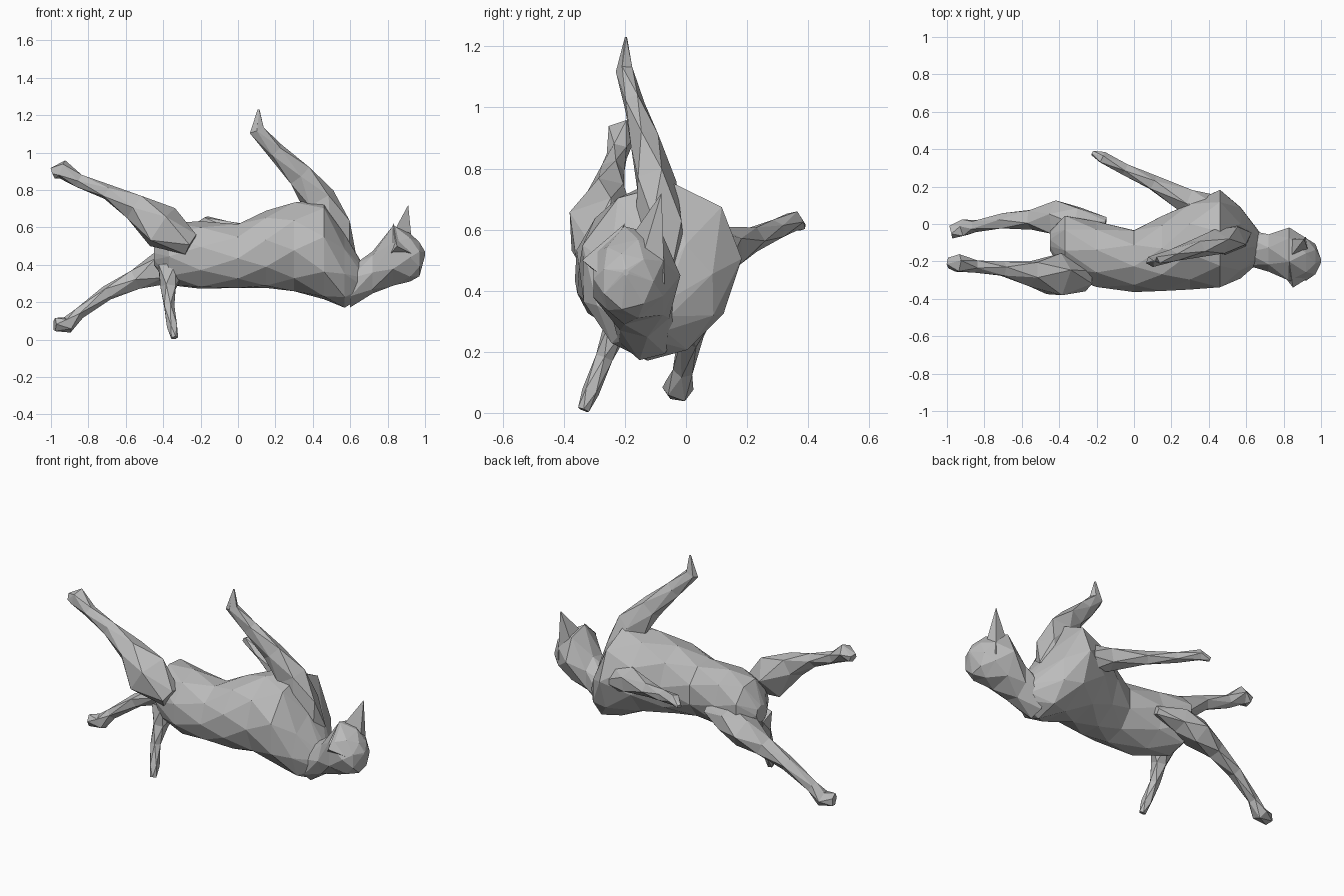
import bpy, bmesh, math
from mathutils import Vector

cube = bpy.data.objects.get("Cube")
if cube:
    bpy.data.objects.remove(cube, do_unlink=True)

# single plain grey
grey = bpy.data.materials.new("plain_grey")
grey.use_nodes = True
colour = (.5, .5, .5, 1)
grey.diffuse_color = colour
grey.node_tree.nodes["Principled BSDF"].inputs["Base Color"].default_value = colour

# the animal lies rolled over, so its left-right axis is tilted
ROLLED = Vector((0, .8, -.6))
ACROSS = Vector((0, 1, 0))
ALONG = Vector((1, 0, 0))


def finish(name, bm):
    """Store a closed, flat-shaded part."""
    bmesh.ops.triangulate(bm, faces=bm.faces[:])
    bmesh.ops.recalc_face_normals(bm, faces=bm.faces[:])
    mesh = bpy.data.meshes.new(name)
    bm.to_mesh(mesh)
    bm.free()
    mesh.materials.append(grey)
    part = bpy.data.objects.new(name, mesh)
    bpy.context.collection.objects.link(part)


def loft(name, profile, sideways, sides, depth, side=ROLLED, heading=None):
    """Skin rings along a side profile of x, z, radius; sideways gives y by rule."""
    bm = bmesh.new()
    centres = [Vector((x, sideways(x, z), z)) for x, z, radius in profile]
    last = len(centres) - 1
    rings = []
    for i, centre in enumerate(centres):
        bend = centres[min(i + 1, last)] - centres[max(i - 1, 0)]
        tangent = (heading or bend).normalized()
        u = (side - tangent * side.dot(tangent)).normalized()
        v = tangent.cross(u) * depth
        radius = profile[i][-1]
        ring = []
        for k in range(sides):
            # every other ring is turned by half a side
            angle = math.tau * (k + i % 2 / 2) / sides
            ring.append(bm.verts.new(centre + radius * (u * math.cos(angle) + v * math.sin(angle))))
        rings.append(ring)

    # staggered triangles between neighbouring rings
    for i, (low, high) in enumerate(zip(rings, rings[1:])):
        for k in range(sides):
            n = (k + 1) % sides
            if i % 2:
                bm.faces.new((low[k], high[n], high[k]))
                bm.faces.new((low[k], low[n], high[n]))
            else:
                bm.faces.new((low[k], low[n], high[k]))
                bm.faces.new((low[n], high[n], high[k]))
    bm.faces.new(rings[0])
    bm.faces.new(rings[-1])
    finish(name, bm)


def ear(name, *corners):
    """Pointed ear: the hull of its tip and base corners."""
    bm = bmesh.new()
    for corner in corners:
        bm.verts.new(corner)
    bmesh.ops.convex_hull(bm, input=bm.verts[:])
    finish(name, bm)


def torso_sway(x, z):
    """The spine swings towards the front at the waist and back at hip and chest."""
    return .055 * math.cos(math.tau * (x - .47)) - .14


# torso from rump to neck
loft("torso",
     [(-.45, .45, .05), (-.37, .46, .16), (-.2, .45, .175), (0, .45, .165), (.15, .48, .2),
      (.3, .5, .23), (.46, .48, .26), (.57, .37, .19), (.68, .31, .07)],
     torso_sway, sides=9, depth=1.08, heading=ALONG)

# head with muzzle
loft("head",
     [(.6, .28, .1), (.72, .36, .105), (.83, .45, .15), (.92, .44, .12), (.97, .43, .085),
      (1, .46, .01)],
     lambda x, z: -.03 - x / 6, sides=7, depth=1.1, side=ACROSS, heading=ALONG)

# ears
ear("left_ear", (.91, -.08, .72), (.8, -.08, .46), (.84, -.17, .59), (.93, -.14, .52),
    (.92, -.07, .42))
ear("right_ear", (.85, -.34, .5), (.78, -.25, .42), (.83, -.2, .62), (.93, -.29, .46))

# fore legs, paw to shoulder
loft("upper_fore_leg",
     [(.11, 1.23, .004), (.1, 1.12, .03), (.2, 1.01, .035), (.33, .88, .05),
      (.43, .75, .07), (.49, .6, .085), (.54, .44, .07)],
     lambda x, z: .3 * x - .23, sides=5, depth=1.4, side=ACROSS)
loft("lower_fore_leg",
     [(-.22, .61, .015), (-.17, .63, .035), (-.05, .6, .035), (.1, .57, .045),
      (.28, .54, .075), (.44, .51, .11)],
     lambda x, z: .27 - x / 2, sides=5, depth=.9)

# hind legs, paw to hip
loft("upper_hind_leg",
     [(-.99, .89, .03), (-.94, .91, .05), (-.85, .85, .035), (-.7, .79, .04),
      (-.55, .71, .07), (-.41, .6, .12), (-.25, .51, .06)],
     lambda x, z: -.33 - x / 8, sides=5, depth=1.1)
loft("lower_hind_leg",
     [(-.98, .08, .04), (-.91, .08, .05), (-.85, .14, .035), (-.7, .25, .045),
      (-.55, .32, .06), (-.42, .38, .1), (-.3, .42, .08), (-.15, .43, .03)],
     lambda x, z: .03 - (x + .45) ** 2 / 4, sides=5, depth=.9)

# short tail hanging below the rump
loft("tail",
     [(-.34, .01, .02), (-.35, .07, .03), (-.37, .18, .03), (-.37, .28, .045), (-.36, .38, .08)],
     lambda x, z: .4 * z - .34, sides=5, depth=1, side=ALONG)
